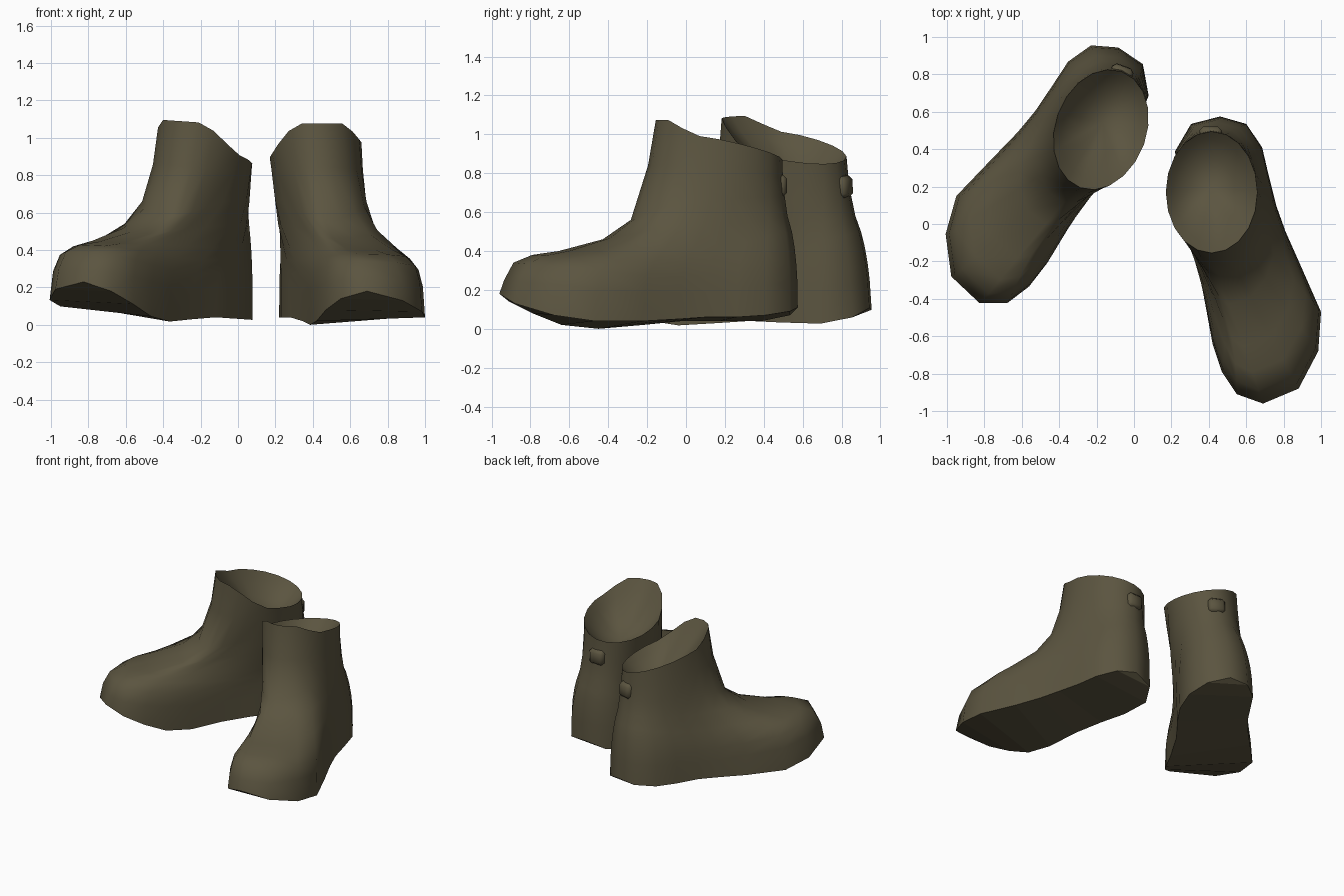
import bpy, bmesh
from math import sin, cos, pi, radians
from mathutils import Vector, Matrix

cube = bpy.data.objects.get("Cube")
if cube:
    bpy.data.objects.remove(cube, do_unlink=True)

olive = bpy.data.materials.new("dark olive leather")
olive.use_nodes = True
colour = (0.105, 0.09, 0.051, 1)
olive.diffuse_color = colour
shader = olive.node_tree.nodes["Principled BSDF"]
shader.inputs["Base Color"].default_value = colour
shader.inputs["Roughness"].default_value = 0.8

# Sole edge, from the heel round the outer side to the toe and back
SOLE = [(.46, .575, .11), (.6, .535, .09), (.685, .41, .07), (.72, .26, .06),
        (.76, .1, .06), (.81, -.04, .05), (.89, -.22, .04), (1, -.47, .04),
        (.985, -.68, .07), (.88, -.88, .13), (.69, -.96, .18),
        (.55, -.91, .14), (.47, -.79, .08), (.42, -.64, .02), (.385, -.45, 0),
        (.345, -.22, .02), (.28, -.02, .04), (.23, .17, .04), (.22, .39, .04),
        (.305, .535, .07)]
COUNT = len(SOLE)

# Rings above the sole: share of the way in to the cuff, height at toe, side, heel
RINGS = [(.03, .25, .18, .25), (.09, .34, .27, .33), (.21, .38, .34, .42),
         (.38, .4, .41, .5), (.66, .46, .53, .58), (.84, .56, .67, .68),
         (.95, .84, .83, .77)]
ANKLE = Vector((.42, .17, 0))
PIT = Vector((.415, .2, .75))


def cuff_point(angle):
    """Point on the oval opening, raised at the front; zero angle is the heel."""
    outer, front = sin(angle), -cos(angle)
    rise = .19 * front * front if front > 0 else .065 * front
    height = .935 + .04 * outer + rise
    return Vector((.415 + .245 * outer, .17 - .325 * front,
                   min(height, 1.075)))


def ring_point(i, ring):
    """Point of one ring, easing from the sole outline to the cuff."""
    share, toe, side, heel = ring
    angle = 2 * pi * i / COUNT
    outer, front = sin(angle), -cos(angle)
    p = Vector(SOLE[i]).lerp(cuff_point(angle), share)
    # Round the inner side of the instep
    p.x += .2 * max(0, -outer) * max(0, front) * sin(pi * share)
    end = toe if front > 0 else heel
    p.z = side + (end - side) * front * front
    return p


def lining_point(angle, share):
    """Point on the sagging lining, between the cuff and its lowest spot."""
    p = cuff_point(angle).lerp(PIT, share)
    p.z -= .2 * share * (1 - share)
    return p


def finish(name, bm, place):
    """Place the mesh in the scene as a coloured object."""
    bm.transform(place)
    bmesh.ops.recalc_face_normals(bm, faces=bm.faces)
    mesh = bpy.data.meshes.new(name)
    bm.to_mesh(mesh)
    bm.free()
    mesh.materials.append(olive)
    obj = bpy.data.objects.new(name, mesh)
    bpy.context.collection.objects.link(obj)


def make_boot(name, place):
    bm = bmesh.new()
    angles = [2 * pi * i / COUNT for i in range(COUNT)]
    levels = [[Vector(p) for p in SOLE]]
    levels += [[ring_point(i, r) for i in range(COUNT)] for r in RINGS]
    levels.append([cuff_point(a) for a in angles])
    levels += [[lining_point(a, s) for a in angles] for s in (.15, .5)]
    rows = [[bm.verts.new(p) for p in level] for level in levels]

    # Upper and lining
    for low, high in zip(rows, rows[1:]):
        for i in range(COUNT):
            j = (i + 1) % COUNT
            bm.faces.new((low[i], low[j], high[j], high[i])).smooth = True
    pit = bm.verts.new(PIT)
    inner = rows[-1]
    for i in range(COUNT):
        bm.faces.new((inner[i], inner[(i + 1) % COUNT], pit)).smooth = True

    # Sole: strips across the foot
    base = rows[0]
    for i in range(COUNT // 2):
        strip = [base[i], base[i + 1], base[COUNT - 1 - i], base[-i]]
        bm.faces.new(list(dict.fromkeys(strip)))

    # Sharp edges round the sole and the cuff
    for row in (base, rows[len(RINGS) + 1]):
        for i in range(COUNT):
            bm.edges.get((row[i], row[(i + 1) % COUNT])).smooth = False
    finish(name, bm, place)


def make_tab(name, place):
    """Small pull tab on the back of the shaft."""
    bm = bmesh.new()
    bmesh.ops.create_cube(bm, size=1)
    bm.transform(Matrix.Translation((.41, .485, .735))
                 @ Matrix.Diagonal((.12, .07, .11, 1)))
    bmesh.ops.bevel(bm, geom=bm.edges[:], offset=.02, segments=1,
                    affect='EDGES')
    for face in bm.faces:
        face.smooth = True
    finish(name, bm, place)


# The right boot is the left one mirrored, turned out, tipped up and leaning
lean = Matrix.Identity(4)
lean[2][0] = .07
lean[0][2] = -.005
lean[1][2] = -.05
right = (Matrix.Diagonal((-1, 1, 1, 1)) @ Matrix.Translation((.186, .555, .005))
         @ lean @ Matrix.Rotation(radians(20), 4, 'Z')
         @ Matrix.Translation(-ANKLE))

for side, place in (("left", Matrix.Identity(4)), ("right", right)):
    make_boot(side + "_boot", place)
    make_tab(side + "_pull_tab", place)
